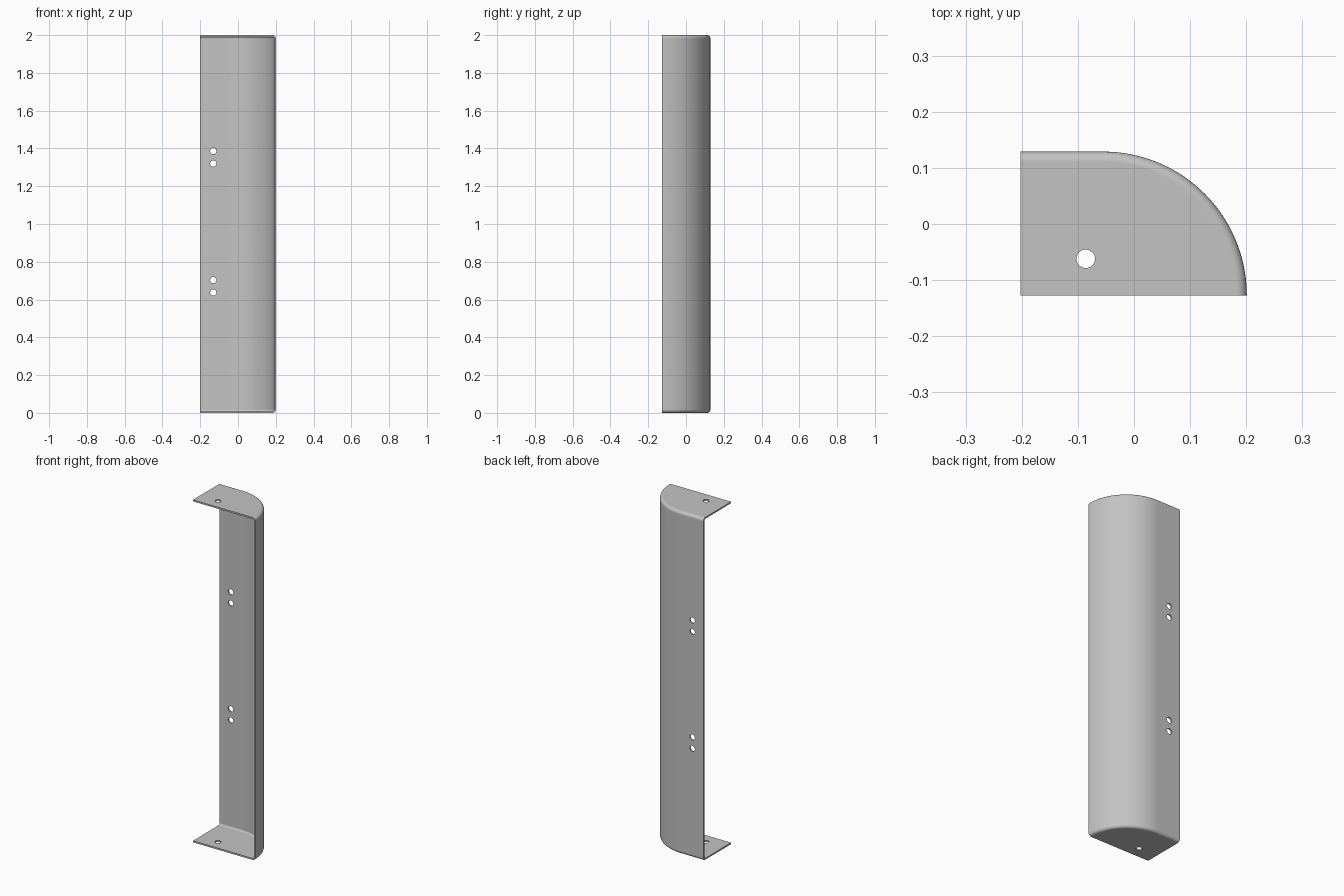
import bpy, bmesh, math
from mathutils import Vector

if "Cube" in bpy.data.objects:
    bpy.data.objects.remove(bpy.data.objects["Cube"], do_unlink=True)

HEIGHT, THICK, FILLET = 2.0, 0.009, 0.018
LEFT, FRONT = -0.202, -0.127
CX, RADIUS = -0.055, 0.256          # centre and radius of the curved wall
ARC_STEPS, FILLET_STEPS = 40, 6
HOLE_R = 0.0165

steel = bpy.data.materials.new("grey_steel")
steel.use_nodes = True
colour = (0.55, 0.55, 0.55, 1)
steel.diffuse_color = colour
steel.node_tree.nodes["Principled BSDF"].inputs["Base Color"].default_value = colour

# Wall outline: a flat run, then a quarter circle; each entry is point + outward normal
path = [(Vector((LEFT, FRONT + RADIUS)), Vector((0, 1)))]
for i in range(ARC_STEPS + 1):
    a = math.pi / 2 * (1 - i / ARC_STEPS)
    n = Vector((math.cos(a), math.sin(a)))
    path.append((Vector((CX, FRONT)) + n * RADIUS, n))


def skin(bm, inset):
    """One skin of the sheet: wall, rolled edges and end plates. Returns its rim."""
    r = FILLET - inset
    angles = [math.pi / 2 * k / FILLET_STEPS for k in range(FILLET_STEPS, -1, -1)]
    low = [(FILLET - r * math.cos(a), FILLET - r * math.sin(a)) for a in angles]
    section = low + [(d, HEIGHT - z) for d, z in reversed(low)]
    cols = []
    for p, n in path:
        cols.append([bm.verts.new((*(p - n * d), z)) for d, z in section])
    for c0, c1 in zip(cols, cols[1:]):
        for k in range(len(section) - 1):
            bm.faces.new((c0[k], c1[k], c1[k + 1], c0[k + 1]))
    bottom = bm.verts.new((LEFT, FRONT, inset))
    top = bm.verts.new((LEFT, FRONT, HEIGHT - inset))
    bm.faces.new([c[0] for c in cols] + [bottom])
    bm.faces.new([c[-1] for c in cols] + [top])
    return cols[0] + [top] + cols[-1][::-1] + [bottom]


# Folded sheet cover: outer and inner skins joined round the open edges
bm = bmesh.new()
outer, inner = skin(bm, 0), skin(bm, THICK)
for i in range(len(outer)):
    j = (i + 1) % len(outer)
    bm.faces.new((outer[i], outer[j], inner[j], inner[i]))
bmesh.ops.recalc_face_normals(bm, faces=bm.faces[:])
mesh = bpy.data.meshes.new("curved_cover")
bm.to_mesh(mesh)
bm.free()
cover = bpy.data.objects.new("curved_cover", mesh)
bpy.context.collection.objects.link(cover)
mesh.materials.append(steel)


def drill(location, rotation=(0, 0, 0)):
    """Cut a round hole through the sheet."""
    bpy.ops.mesh.primitive_cylinder_add(vertices=32, radius=HOLE_R, depth=0.08,
                                        location=location, rotation=rotation)
    cutter = bpy.context.object
    cutter.name = "hole_cutter"
    cutter.hide_render = True
    cutter.data.materials.append(steel)
    bpy.context.view_layer.objects.active = cover
    mod = cover.modifiers.new("hole", 'BOOLEAN')
    mod.operation, mod.solver, mod.object = 'DIFFERENCE', 'EXACT', cutter
    bpy.ops.object.modifier_apply(modifier=mod.name)
    bpy.data.objects.remove(cutter, do_unlink=True)


# Two pairs of screw holes in the back wall, one hole in each end plate
for z in (0.637, 0.703, 1.32, 1.386):
    drill((-0.131, FRONT + RADIUS, z), (math.pi / 2, 0, 0))
for z in (0, HEIGHT):
    drill((-0.086, -0.062, z))

bpy.ops.object.select_all(action='DESELECT')
cover.select_set(True)
bpy.context.view_layer.objects.active = cover
bpy.ops.object.shade_smooth_by_angle(angle=math.radians(30))
weighted = cover.modifiers.new("flat_plates", 'WEIGHTED_NORMAL')
weighted.keep_sharp = True
